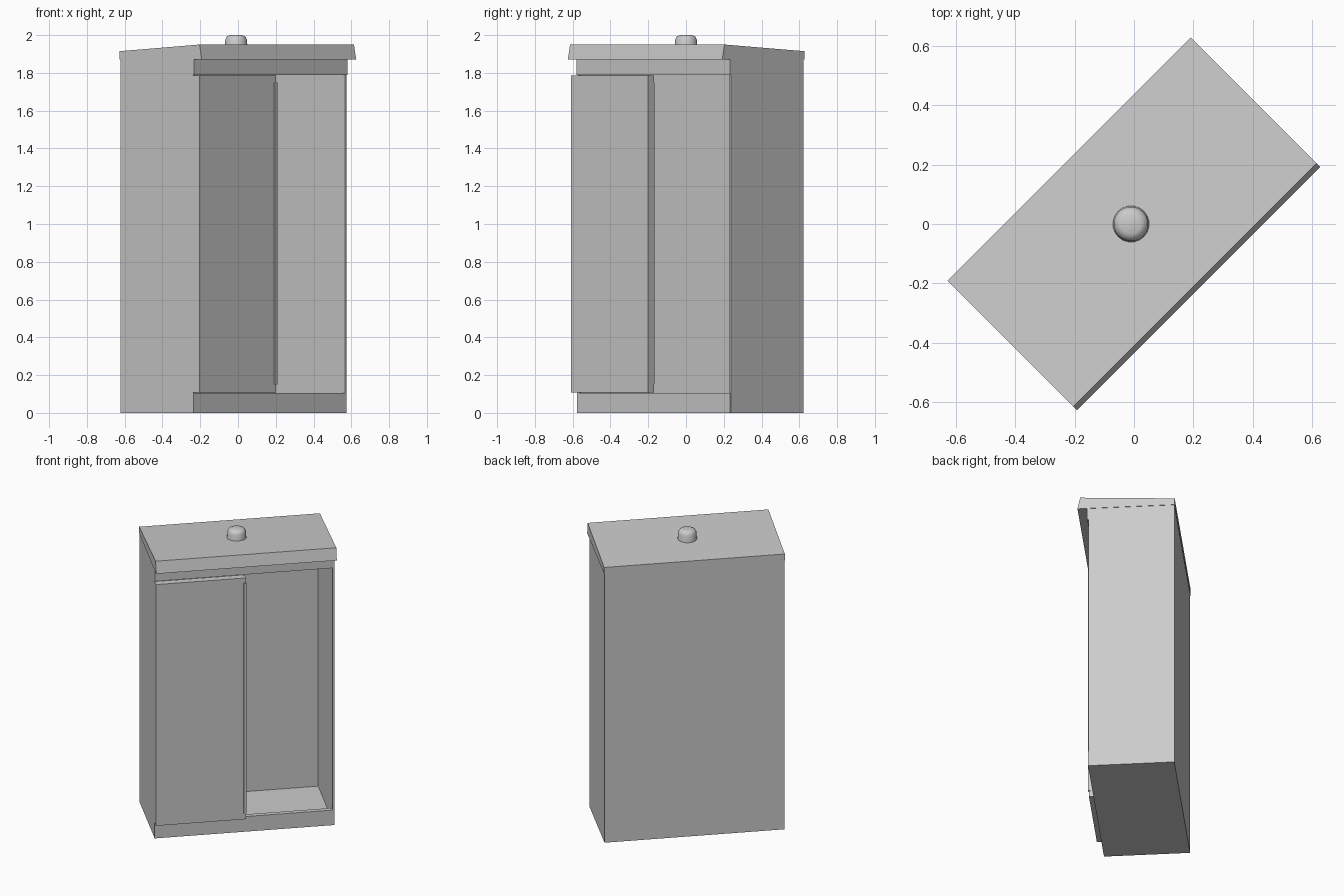
import bpy, bmesh, math
from mathutils import Matrix

cube = bpy.data.objects.get("Cube")
if cube:
    bpy.data.objects.remove(cube, do_unlink=True)

grey = bpy.data.materials.new("light grey")
grey.use_nodes = True
colour = (0.6, 0.6, 0.6, 1)
grey.diffuse_color = colour
grey.node_tree.nodes["Principled BSDF"].inputs["Base Color"].default_value = colour

# The cabinet stands turned an eighth of a circle
TURN = Matrix.Rotation(math.radians(45), 4, 'Z')
HALF = 0.575      # half width
BACK = 0.305      # rear plane
FRONT = -0.238    # front plane of the carcass
WALL = 0.012


def finish(name, bm):
    bmesh.ops.recalc_face_normals(bm, faces=bm.faces)
    bm.transform(TURN)
    mesh = bpy.data.meshes.new(name)
    bm.to_mesh(mesh)
    bm.free()
    mesh.materials.append(grey)
    obj = bpy.data.objects.new(name, mesh)
    bpy.context.collection.objects.link(obj)
    return obj


def extrude_profile(name, x0, x1, profile):
    """Sweep a depth/height profile from x0 to x1."""
    bm = bmesh.new()
    face = bm.faces.new([bm.verts.new((x0, y, z)) for y, z in profile])
    ext = bmesh.ops.extrude_face_region(bm, geom=[face])
    verts = [v for v in ext["geom"] if isinstance(v, bmesh.types.BMVert)]
    bmesh.ops.translate(bm, verts=verts, vec=(x1 - x0, 0, 0))
    return finish(name, bm)


def box(name, x, y, z):
    return extrude_profile(name, x[0], x[1], [
        (y[0], z[0]), (y[1], z[0]), (y[1], z[1]), (y[0], z[1])])


# Carcass: thin shell open at the front
for side, name in ((-1, "right_wall"), (1, "left_wall")):
    box(name, sorted((side * HALF, side * (HALF - WALL))), (FRONT, BACK), (0, 1.87))
inner = (WALL - HALF, HALF - WALL)
box("back_wall", inner, (BACK - 0.02, BACK), (0, 1.87))
box("floor", inner, (FRONT, BACK - 0.02), (0, 0.03))

# Front rails below and above the opening
box("plinth", (-HALF, HALF - 0.005), (FRONT - 0.002, FRONT + 0.03), (0, 0.105))
box("top_rail", (-HALF, HALF), (FRONT - 0.008, FRONT + 0.03), (1.79, 1.87))

# Single door over one half, with a slim edge strip
box("door", (-HALF, 0), (-0.285, FRONT), (0.108, 1.785))
box("door_edge_strip", (-0.014, 0.004), (-0.29, FRONT), (0.15, 1.75))

# Sloping lid with a flared front lip
extrude_profile("lid", -HALF - 0.003, HALF + 0.003, [
    (-0.307, 1.87), (BACK + 0.003, 1.87), (BACK + 0.003, 1.915), (-0.29, 1.95)])

# Rounded knob, turned from a half profile
bm = bmesh.new()
points = [(0, 1.92), (0.062, 1.92), (0.058, 1.975), (0.05, 1.992), (0.034, 2), (0, 2)]
verts = [bm.verts.new((r, 0, z)) for r, z in points]
edges = [bm.edges.new(pair) for pair in zip(verts, verts[1:])]
bmesh.ops.spin(bm, geom=verts + edges, cent=(0, 0, 0), axis=(0, 0, 1),
               angle=math.tau, steps=20)
bmesh.ops.remove_doubles(bm, verts=bm.verts, dist=0.0001)
bmesh.ops.translate(bm, verts=bm.verts, vec=(-0.007, 0.007, 0))
knob = finish("knob", bm)
bpy.context.view_layer.objects.active = knob
knob.select_set(True)
bpy.ops.object.shade_smooth_by_angle(angle=math.radians(50))
